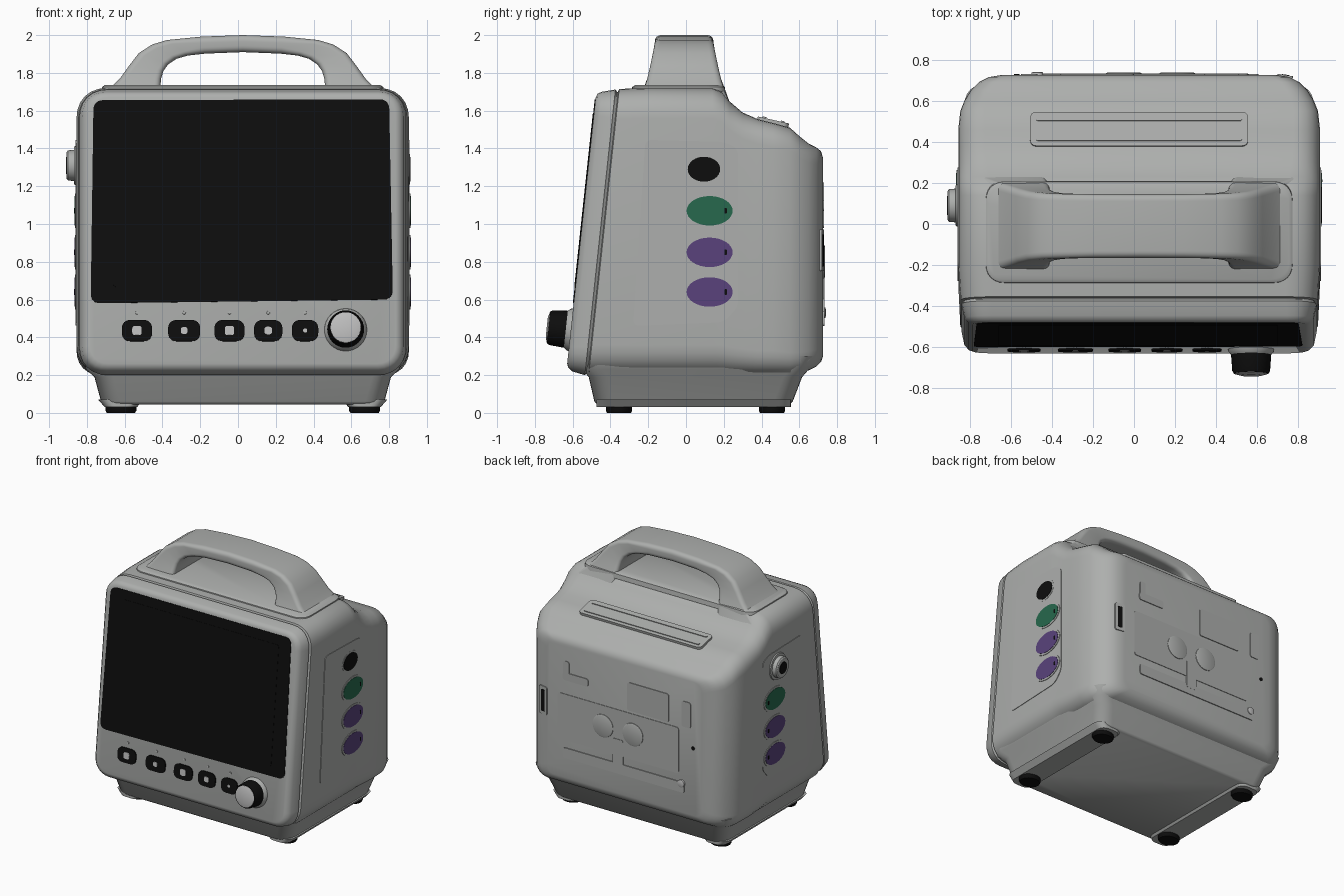
import bpy, bmesh, math
from mathutils import Vector

if "Cube" in bpy.data.objects:
    bpy.data.objects.remove(bpy.data.objects["Cube"], do_unlink=True)

CX = 0.025      # centre of the case; the side connector sticks out to -x
LEAN = 0.107    # backward lean of the front face


def material(name, colour):
    m = bpy.data.materials.new(name)
    m.use_nodes = True
    m.diffuse_color = (*colour, 1)
    bsdf = m.node_tree.nodes["Principled BSDF"]
    bsdf.inputs["Base Color"].default_value = (*colour, 1)
    bsdf.inputs["Roughness"].default_value = 0.6
    return m


CASE = material("case grey", (0.42, 0.43, 0.42))
BLACK = material("black", (0.004, 0.004, 0.004))
GREEN = material("socket green", (0.02, 0.14, 0.075))
PURPLE = material("socket purple", (0.10, 0.055, 0.20))
PALE = material("pale grey", (0.52, 0.52, 0.52))


def loft(name, rings, mat, angle=35):
    """Skin a list of equal-length point rings and cap both ends."""
    bm = bmesh.new()
    rows = [[bm.verts.new(p) for p in ring] for ring in rings]
    n = len(rows[0])
    for a, b in zip(rows, rows[1:]):
        for i in range(n):
            bm.faces.new((a[i], a[(i + 1) % n], b[(i + 1) % n], b[i]))
    bm.faces.new(rows[0])
    bm.faces.new(rows[-1])
    bmesh.ops.recalc_face_normals(bm, faces=bm.faces)
    mesh = bpy.data.meshes.new(name)
    bm.to_mesh(mesh)
    bm.free()
    mesh.materials.append(mat)
    ob = bpy.data.objects.new(name, mesh)
    bpy.context.collection.objects.link(ob)
    bpy.ops.object.select_all(action="DESELECT")
    ob.select_set(True)
    bpy.context.view_layer.objects.active = ob
    bpy.ops.object.shade_smooth_by_angle(angle=math.radians(angle))
    return ob


def rounded(corners, r, n=6):
    """Round the corners of a polygon."""
    pts, k = [], len(corners)
    for i in range(k):
        c = Vector(corners[i])
        a = c + (Vector(corners[i - 1]) - c).normalized() * r
        b = c + (Vector(corners[(i + 1) % k]) - c).normalized() * r
        for j in range(n + 1):
            t = j / n
            w = 0.83 * 2 * t * (1 - t)
            q = (1 - t) ** 2 + w + t ** 2
            pts.append((a * (1 - t) ** 2 + c * w + b * t ** 2) / q)
    return pts


def box(x0, x1, y0, y1):
    return [(x0, y0), (x1, y0), (x1, y1), (x0, y1)]


def rect(x, y, w, h, r):
    return rounded(box(x - w / 2, x + w / 2, y - h / 2, y + h / 2), r)


def oval(x, y, rx, ry, n=32):
    return [Vector((x + rx * math.cos(a), y + ry * math.sin(a)))
            for a in (math.tau * i / n for i in range(n))]


class Frame:
    """A flat working plane on one side of the case."""
    def __init__(self, origin, u, v):
        self.o, self.u, self.v = Vector(origin), Vector(u), Vector(v)
        self.n = self.u.cross(self.v).normalized()

    def ring(self, outline, h):
        return [self.o + self.u * p.x + self.v * p.y + self.n * h for p in outline]

    def plate(self, name, outline, h, mat, sink=0.015):
        return loft(name, [self.ring(outline, -sink), self.ring(outline, h)], mat)

    def turned(self, name, x, y, steps, mat):
        return loft(name, [self.ring(oval(x, y, r, r), h) for h, r in steps], mat)


front = Frame((0, -0.55 - LEAN, 0), (1, 0, 0), (0, LEAN, 1))
back = Frame((0, 0.725, 0), (-1, 0, 0), (0, 0, 1))
left = Frame((CX + 0.88, 0, 0), (0, 1, 0), (0, 0, 1))
right = Frame((CX - 0.88, 0, 0), (0, -1, 0), (0, 0, 1))


# Case: upright rounded sections running front to back
def section(y, lean, hw, zb, zt, r):
    return [(p.x, y + lean * LEAN * (p.y - 1), p.y)
            for p in rounded(box(CX - hw, CX + hw, zb, zt), r)]


loft("front_bezel", [section(-0.55 + d, 1, *s) for d, *s in (
    (0, 0.81, 0.26, 1.67, 0.10), (0.008, 0.83, 0.24, 1.69, 0.11),
    (0.03, 0.85, 0.22, 1.70, 0.13), (0.10, 0.865, 0.20, 1.712, 0.15),
    (0.11, 0.855, 0.21, 1.70, 0.15), (0.13, 0.85, 0.22, 1.70, 0.15))], CASE, 50)
loft("main_case", [section(*s) for s in (
    (-0.435, 1, 0.855, 0.21, 1.70, 0.15), (-0.43, 1, 0.87, 0.20, 1.715, 0.16),
    (-0.25, 0.6, 0.88, 0.20, 1.72, 0.16), (0.14, 0, 0.88, 0.20, 1.72, 0.16),
    (0.19, 0, 0.88, 0.20, 1.70, 0.16), (0.23, 0, 0.88, 0.20, 1.65, 0.15),
    (0.30, 0, 0.88, 0.20, 1.59, 0.14), (0.38, 0, 0.88, 0.20, 1.555, 0.13),
    (0.46, 0, 0.88, 0.20, 1.535, 0.13), (0.55, 0, 0.87, 0.20, 1.51, 0.12),
    (0.60, 0, 0.85, 0.21, 1.465, 0.11), (0.65, 0, 0.82, 0.225, 1.425, 0.10),
    (0.69, 0, 0.78, 0.245, 1.405, 0.09), (0.715, 0, 0.73, 0.27, 1.385, 0.08),
    (0.725, 0, 0.67, 0.30, 1.35, 0.07))], CASE, 50)

# Base, skids and feet
loft("base_skirt", [[(*p, z) for p in rounded(box(CX - hx, CX + hx, y0, y1), 0.10)]
     for z, hx, y0, y1 in ((0.045, 0.735, -0.47, 0.55), (0.06, 0.75, -0.485, 0.565),
                           (0.19, 0.785, -0.515, 0.615), (0.23, 0.83, -0.55, 0.65),
                           (0.30, 0.85, -0.56, 0.68))], CASE, 50)
for side, word in ((1, "left"), (-1, "right")):
    x = CX + side * 0.645
    loft(word + "_skid", [[(*p, z) for p in rect(x, 0.04, w, 1.03, 0.06)]
         for z, w in ((0.03, 0.17), (0.07, 0.24))], CASE)
    for y, end in ((-0.355, "front"), (0.455, "back")):
        loft(f"{end}_{word}_foot", [[(*p, z) for p in oval(x, y, r, r * 0.85)]
             for z, r in ((0, 0.075), (0.012, 0.082), (0.04, 0.082))], BLACK)

# Handle: sections spanning an outer and an inner arch
loft("handle_saddle", [[(*p, z) for p in rect(CX, -0.04, w, w - 1.0, 0.09)]
     for z, w in ((1.69, 1.50), (1.725, 1.49), (1.735, 1.46))], CASE)
arch = [(0.82, 1.62, 0.45, 1.62, 0.25), (0.72, 1.70, 0.437, 1.72, 0.215),
        (0.65, 1.77, 0.432, 1.77, 0.195), (0.60, 1.84, 0.42, 1.81, 0.18),
        (0.55, 1.905, 0.395, 1.845, 0.168), (0.48, 1.95, 0.35, 1.875, 0.16),
        (0.40, 1.974, 0.29, 1.892, 0.157), (0.22, 1.992, 0.20, 1.902, 0.155),
        (0, 2.0, 0, 1.91, 0.155)]


def handle_ring(side, xo, zo, xi, zi, hy):
    o, i = Vector((CX + side * xo, -0.01, zo)), Vector((CX + side * xi, -0.01, zi))
    t = (o - i).length
    return [i.lerp(o, p.y / t) + Vector((0, p.x, 0))
            for p in rounded(box(-hy, hy, 0, t), 0.034)]


loft("handle", [handle_ring(1, *s) for s in arch]
     + [handle_ring(-1, *s) for s in arch[-2::-1]], CASE, 50)

# Raised vent panel on the rear slope
slope = Frame((CX, 0.46, 1.537), (1, 0, 0), (0, 0.97, -0.22))
slope.plate("vent_panel", rect(0, 0, 1.06, 0.17, 0.03), 0.014, CASE)
for v in (-0.05, 0.05):
    slope.plate("vent_rib", rect(0, v, 1.0, 0.02, 0.008), 0.02, CASE)

# Screen, keys and control knob
front.plate("screen", rounded([(-0.78, 0.58), (0.82, 0.60), (0.80, 1.66), (-0.765, 1.655)], 0.05),
            0.004, BLACK)
front.plate("screen_glass", rect(0.02, 1.125, 1.36, 0.92, 0.02), 0.006, BLACK)
for x, w, icon in ((-0.535, 0.16, 0.05), (-0.285, 0.17, 0.035), (-0.045, 0.16, 0.05),
                   (0.16, 0.15, 0.04), (0.355, 0.14, 0.02)):
    front.plate("key", rect(x, 0.435, w, 0.112, 0.045), 0.008, BLACK)
    front.plate("key_icon", rect(x, 0.435, icon, icon, icon / 3), 0.011, PALE)
    front.turned("key_lamp", x, 0.53, ((-0.01, 0.01), (0.004, 0.008)), CASE)
front.turned("knob_seat", 0.57, 0.44, ((-0.01, 0.115), (0.012, 0.11), (0.03, 0.095)), CASE)
front.turned("knob_grip", 0.57, 0.44, ((0.02, 0.085), (0.025, 0.098), (0.105, 0.092),
                                      (0.118, 0.085)), BLACK)
front.turned("knob_cap", 0.57, 0.44, ((0.10, 0.083), (0.12, 0.08), (0.128, 0.05)), PALE)

# Side panels with their coloured sockets
panel = [(-0.28, 0.46), (0.20, 0.48), (0.275, 0.56), (0.275, 1.40), (0.2, 1.435), (-0.215, 1.445)]
for frame, s, word in ((left, 1, "left"), (right, -1, "right")):
    frame.plate(word + "_panel", rounded([(s * u, v) for u, v in panel], 0.035), 0.004, CASE)
    for z, mat in ((1.07, GREEN), (0.85, PURPLE), (0.64, PURPLE)):
        frame.plate(word + "_socket_rim", oval(s * 0.125, z, 0.138, 0.092), 0.008, CASE)
        frame.plate(word + "_socket", oval(s * 0.125, z, 0.122, 0.078), 0.010, mat)
        frame.plate(word + "_socket_key", rect(s * 0.21, z, 0.012, 0.03, 0.004), 0.012, BLACK)
left.plate("left_top_rim", oval(0.095, 1.29, 0.10, 0.08), 0.006, CASE)
left.plate("left_top_socket", oval(0.095, 1.29, 0.086, 0.066), 0.009, BLACK)
right.turned("connector_collar", -0.09, 1.31, ((0, 0.105), (0.012, 0.10), (0.014, 0.082),
                                              (0.045, 0.08), (0.052, 0.07)), CASE)
right.turned("connector_core", -0.09, 1.31, ((0.04, 0.048), (0.055, 0.045)), BLACK)

# Back: hatches, bosses and ports
for name, x, z, w, h, d in (
        ("hatch_plate", 0.08, 0.78, 1.05, 0.36, 0.004), ("upper_hatch", -0.18, 1.09, 0.36, 0.22, 0.006),
        ("left_latch", 0.45, 1.10, 0.22, 0.06, 0.006), ("latch_post", 0.53, 1.16, 0.05, 0.12, 0.006),
        ("right_rib", -0.51, 1.08, 0.08, 0.20, 0.005), ("lower_bar", 0.03, 0.50, 1.05, 0.08, 0.007),
        ("spine", 0.08, 0.62, 0.09, 0.22, 0.008)):
    back.plate(name, rect(-x, z, w, h, 0.018), d, CASE)
for x in (0.21, -0.05):
    back.turned("boss", -x, 0.80, ((-0.01, 0.09), (0.008, 0.088), (0.012, 0.078)), CASE)
back.turned("ground_post", 0.47, 0.53, ((-0.01, 0.03), (0.012, 0.028), (0.015, 0.02)), PALE)
back.turned("pin_hole", 0.57, 0.83, ((-0.01, 0.014), (0.005, 0.014)), BLACK)
# the edge port sits where the back starts to curve
edge = Frame((0.735, 0.717, 0.86), (-1, 0.16, 0), (0, 0, 1))
edge.plate("port_frame", rect(0, 0, 0.075, 0.22, 0.012), 0.008, CASE)
edge.plate("port", rect(0, 0, 0.035, 0.17, 0.008), 0.010, BLACK)
